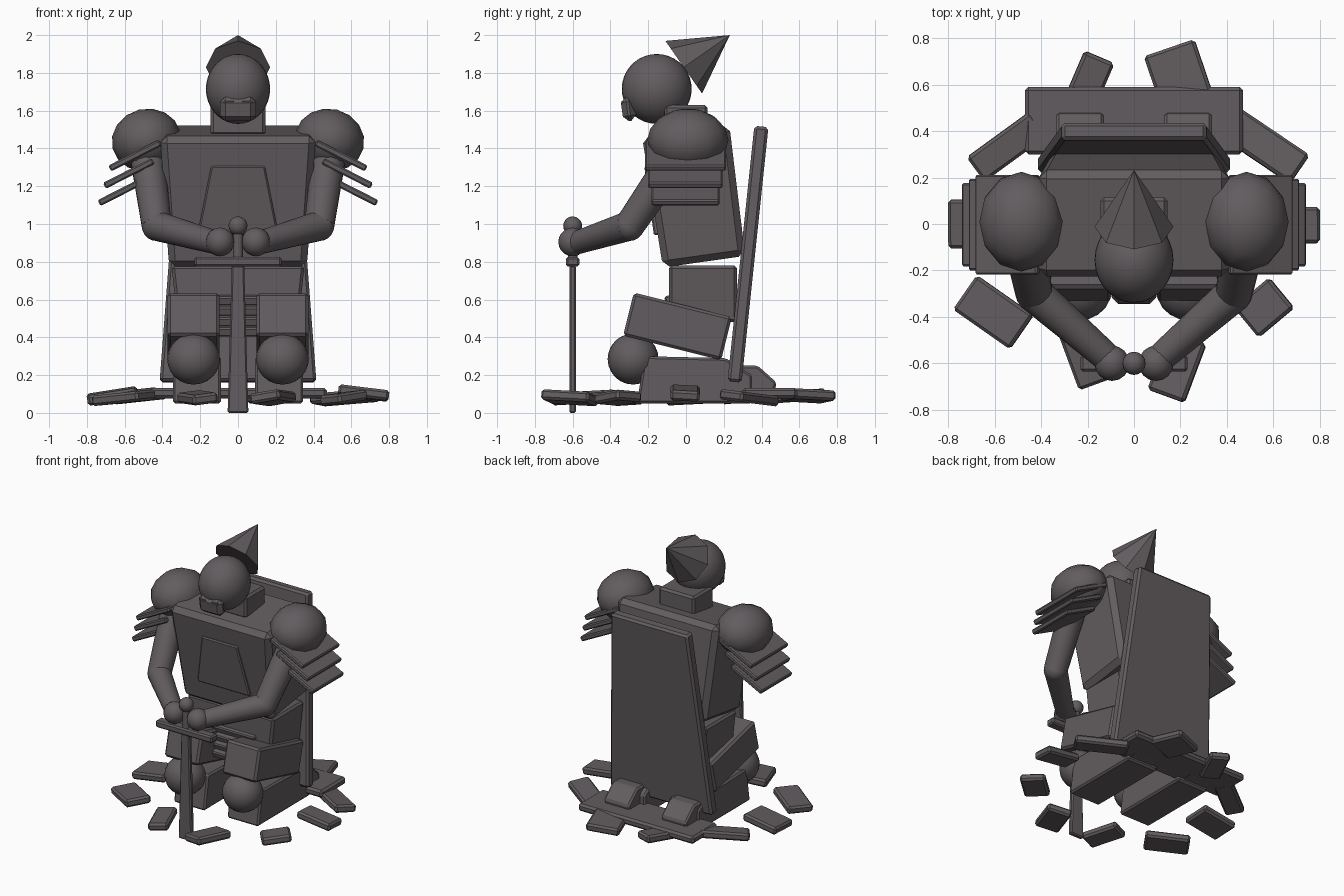
import bpy, bmesh, math
from mathutils import Vector, Matrix, Euler

if "Cube" in bpy.data.objects:
    bpy.data.objects.remove(bpy.data.objects["Cube"])

stone = bpy.data.materials.new("dark_stone")
stone.diffuse_color = (0.122, 0.108, 0.115, 1)
stone.use_nodes = True
stone.node_tree.nodes["Principled BSDF"].inputs["Base Color"].default_value = stone.diffuse_color


def finish(name, bm, matrix=None, bevel=0.0, smooth=False):
    """Turn a bmesh into a named object with optional bevel and smoothing."""
    if matrix is not None:
        bm.transform(matrix)
    bmesh.ops.recalc_face_normals(bm, faces=bm.faces)
    if bevel:
        bmesh.ops.bevel(bm, geom=bm.edges[:], offset=bevel, segments=1, affect='EDGES')
    if smooth:
        for f in bm.faces:
            f.smooth = True
    me = bpy.data.meshes.new(name)
    bm.to_mesh(me)
    bm.free()
    me.materials.append(stone)
    ob = bpy.data.objects.new(name, me)
    bpy.context.collection.objects.link(ob)
    if smooth:
        bpy.ops.object.select_all(action='DESELECT')
        ob.select_set(True)
        bpy.context.view_layer.objects.active = ob
        bpy.ops.object.shade_smooth_by_angle(angle=math.radians(40))
    return ob


def place(loc, rot):
    return Matrix.Translation(loc) @ Euler([math.radians(a) for a in rot]).to_matrix().to_4x4()


def box(name, loc, dims, rot=(0, 0, 0), top=(1, 1), bevel=0.015):
    """Box whose top face may be scaled in x and y."""
    bm = bmesh.new()
    bmesh.ops.create_cube(bm, size=1)
    for v in bm.verts:
        s = top if v.co.z > 0 else (1, 1)
        v.co = Vector((v.co.x * dims[0] * s[0], v.co.y * dims[1] * s[1], v.co.z * dims[2]))
    return finish(name, bm, place(loc, rot), bevel)


def ball(name, loc, radii, rot=(0, 0, 0), seg=24, rings=14):
    bm = bmesh.new()
    bmesh.ops.create_uvsphere(bm, u_segments=seg, v_segments=rings, radius=1)
    return finish(name, bm, place(loc, rot) @ Matrix.Diagonal((*radii, 1)), smooth=True)


def rod(name, a, b, r1, r2, seg=16, smooth=True):
    """Cylinder or cone between two points."""
    a, b = Vector(a), Vector(b)
    d = b - a
    bm = bmesh.new()
    bmesh.ops.create_cone(bm, cap_ends=True, segments=seg, radius1=r1, radius2=r2, depth=d.length)
    bmesh.ops.remove_doubles(bm, verts=bm.verts, dist=1e-5)
    m = Matrix.Translation((a + b) / 2) @ d.to_track_quat('Z', 'Y').to_matrix().to_4x4()
    return finish(name, bm, m, smooth=smooth)


def prism(name, profile, x0, x1, bevel=0.012):
    """Side profile of (y, z) points extruded along x."""
    bm = bmesh.new()
    rows = [[bm.verts.new((x, y, z)) for y, z in profile] for x in (x0, x1)]
    bm.faces.new(rows[0])
    bm.faces.new(rows[1])
    n = len(profile)
    for i in range(n):
        j = (i + 1) % n
        bm.faces.new((rows[0][i], rows[0][j], rows[1][j], rows[1][i]))
    return finish(name, bm, None, bevel)


# Torso, leaning forward, wider at the chest
box("torso", (0, 0.047, 1.147), (0.73, 0.44, 0.70), (8, 0, 0), top=(1.13, 1.06), bevel=0.035)
box("chest_plate", (0, -0.178, 1.125), (0.43, 0.035, 0.37), (8, 0, 0), top=(0.66, 1), bevel=0.008)
box("abdomen", (0, 0.09, 0.63), (0.64, 0.36, 0.30), top=(1.10, 1))
for i in range(4):
    box(f"waist_plate_{i + 1}", (0, -0.08 - 0.015 * i, 0.60 - 0.055 * i),
        (0.42, 0.06, 0.05), (20, 0, 0), bevel=0.008)

# Neck, helmet, face mask and crest
box("neck", (0, 0.0, 1.55), (0.29, 0.23, 0.16))
ball("helmet", (0, -0.155, 1.715), (0.17, 0.185, 0.185), seg=28, rings=18)
box("face_mask", (0, -0.305, 1.61), (0.19, 0.07, 0.13), (8, 0, 0), top=(1.0, 1.0), bevel=0.028)
for s, side in ((-1, "left"), (1, "right")):
    box(f"eye_slit_{side}", (s * 0.048, -0.335, 1.645), (0.052, 0.012, 0.014), bevel=0)
rod("helmet_crest", (0, -0.012, 1.83), (0, 0.232, 2.0), 0.17, 0.0, seg=8, smooth=False)

# Cloak slab, narrower at the top
box("cloak", (0, 0.328, 0.84), (0.83, 0.075, 1.36), (-6, 0, 0), top=(0.75, 1))

for s, side in ((-1, "left"), (1, "right")):
    # Shoulder guard with three overlapping plates
    ball(f"shoulder_{side}", (s * 0.485, 0.01, 1.445), (0.185, 0.215, 0.165), (0, s * 14, 0), 12, 8)
    for i in range(3):
        box(f"shoulder_plate_{side}_{i + 1}",
            (s * (0.545 + 0.033 * i), -0.003, 1.362 - 0.094 * i),
            (0.30 - 0.01 * i, 0.43 - 0.035 * i, 0.035), (0, s * 27, 0), bevel=0.008)
    # Arm reaching to the sword
    elbow, wrist = (s * 0.43, -0.30, 0.99), (s * 0.11, -0.58, 0.90)
    rod(f"upper_arm_{side}", (s * 0.49, 0, 1.43), elbow, 0.095, 0.08)
    ball(f"elbow_{side}", elbow, (0.08,) * 3, seg=16, rings=10)
    rod(f"forearm_{side}", elbow, wrist, 0.08, 0.062)
    ball(f"hand_{side}", (s * 0.095, -0.60, 0.905), (0.076,) * 3, seg=16, rings=10)
    # Kneeling leg
    box(f"thigh_{side}", (s * 0.235, -0.045, 0.458), (0.275, 0.535, 0.235), (-14, 0, 0))
    ball(f"knee_{side}", (s * 0.235, -0.28, 0.285), (0.14, 0.135, 0.135), seg=20, rings=12)
    prism(f"shin_{side}", [(-0.26, 0.05), (-0.22, 0.30), (0.21, 0.29), (0.35, 0.20), (0.35, 0.05)],
          s * 0.09, s * 0.345)
    prism(f"foot_{side}", [(0.28, 0.07), (0.28, 0.25), (0.38, 0.25), (0.48, 0.16), (0.46, 0.08)],
          s * 0.13, s * 0.335)

# Sword planted in front
ball("pommel", (0, -0.60, 0.99), (0.05,) * 3, seg=16, rings=10)
rod("sword_grip", (0, -0.60, 0.80), (0, -0.60, 0.97), 0.026, 0.026, seg=12)
box("crossguard", (0, -0.60, 0.80), (0.46, 0.07, 0.05), bevel=0.01)
box("blade", (0, -0.60, 0.39), (0.11, 0.035, 0.78), top=(0.6, 1), bevel=0.008)

# Broken ground: a long slab behind and a ring of loose stones
box("rear_slab", (0, 0.445, 0.105), (0.94, 0.29, 0.055))
stones = [  # x, y, z, width, length, turn, tilt x, tilt y
    (-0.20, 0.60, 0.09, 0.14, 0.26, -23, 4, 4),
    (0.19, 0.645, 0.09, 0.23, 0.24, 19, -3, -4),
    (-0.545, 0.335, 0.09, 0.34, 0.13, 36, 4, -5),
    (0.565, 0.335, 0.08, 0.36, 0.15, -34, -6, -4),
    (-0.665, 0.0, 0.09, 0.27, 0.21, 0, 3, -9),
    (0.665, -0.005, 0.105, 0.27, 0.155, 0, -3, 7),
    (-0.605, -0.38, 0.08, 0.30, 0.18, -35, 3, -5),
    (0.56, -0.36, 0.08, 0.20, 0.17, 40, -4, -7),
    (-0.215, -0.57, 0.08, 0.14, 0.26, 20, 3, -7),
    (0.185, -0.615, 0.08, 0.17, 0.27, -20, -3, -9),
]
for i, (x, y, z, w, l, turn, tx, ty) in enumerate(stones):
    box(f"loose_stone_{i + 1}", (x, y, z), (w, l, 0.055), (tx, ty, turn), bevel=0.013)
